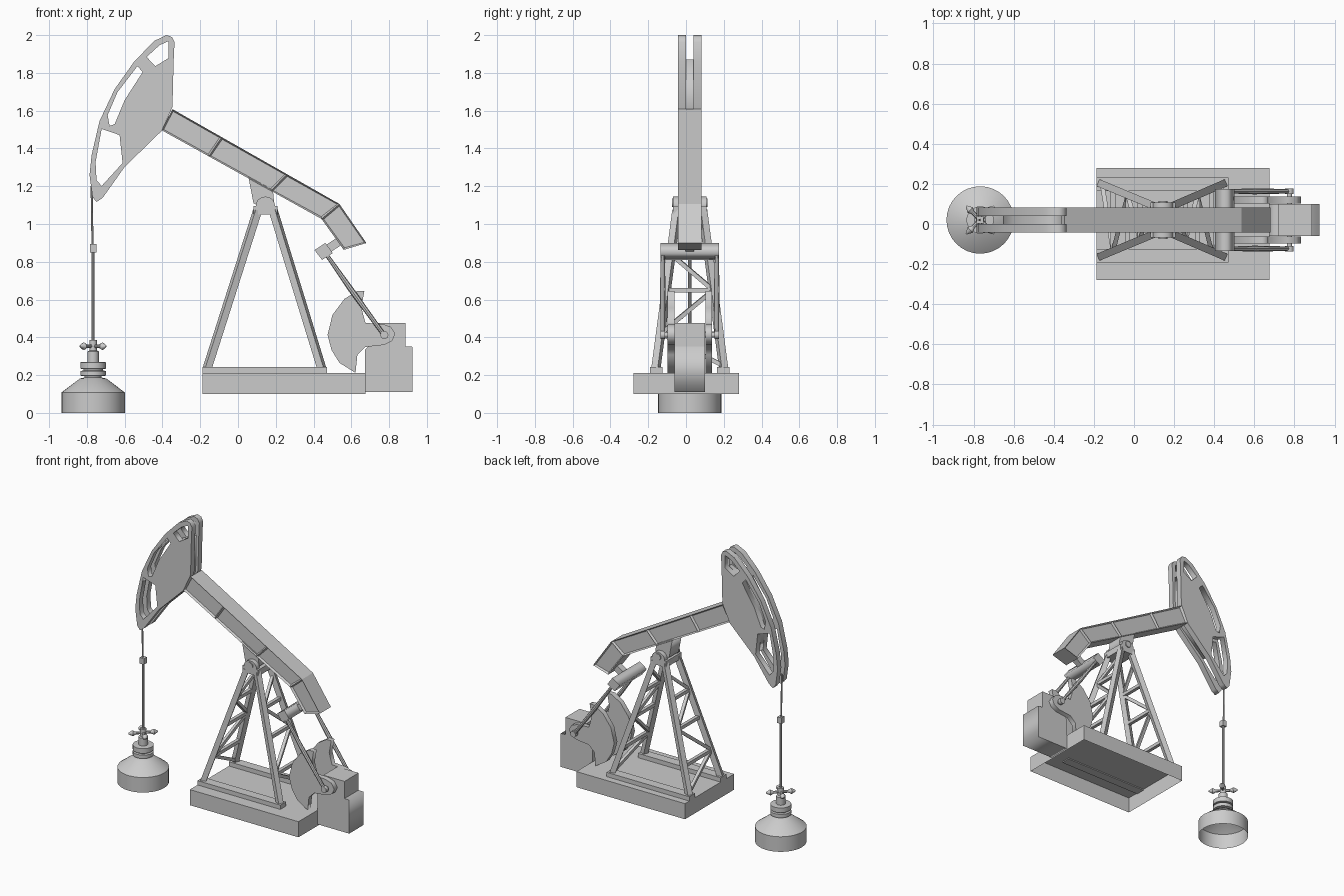
import bpy, bmesh
from math import radians, cos, sin, pi
from mathutils import Vector, Matrix

if "Cube" in bpy.data.objects:
    bpy.data.objects.remove(bpy.data.objects["Cube"])

YC = 0.02  # centre plane of the machinery


def obj_from_bm(name, bm, smooth=False):
    bmesh.ops.recalc_face_normals(bm, faces=bm.faces)
    me = bpy.data.meshes.new(name)
    bm.to_mesh(me)
    bm.free()
    ob = bpy.data.objects.new(name, me)
    bpy.context.collection.objects.link(ob)
    if smooth:
        select(ob)
        bpy.ops.object.shade_smooth_by_angle(angle=radians(35))
    return ob


def select(ob):
    bpy.ops.object.select_all(action='DESELECT')
    ob.select_set(True)
    bpy.context.view_layer.objects.active = ob


def box(name, x, y, z, open_bottom=False):
    bm = bmesh.new()
    bmesh.ops.create_cube(bm, size=1)
    for v in bm.verts:
        for i, (a, b) in enumerate((x, y, z)):
            v.co[i] = b if v.co[i] > 0 else a
    if open_bottom:
        low = [f for f in bm.faces if all(v.co.z < z[0] + 1e-5 for v in f.verts)]
        bmesh.ops.delete(bm, geom=low, context='FACES_ONLY')
    return obj_from_bm(name, bm)


def plate(name, outline, y0, y1, holes=()):
    """Side-view (x, z) profile with holes, extruded from y0 to y1."""
    cu = bpy.data.curves.new(name, 'CURVE')
    cu.dimensions, cu.fill_mode, cu.extrude = '2D', 'BOTH', (y1 - y0) / 2
    for loop in (outline, *holes):
        sp = cu.splines.new('POLY')
        sp.points.add(len(loop) - 1)
        for p, (x, z) in zip(sp.points, loop):
            p.co = (x, z, 0, 1)
        sp.use_cyclic_u = True
    ob = bpy.data.objects.new(name, cu)
    bpy.context.collection.objects.link(ob)
    ob.rotation_euler.x = radians(90)
    ob.location.y = (y0 + y1) / 2
    select(ob)
    bpy.ops.object.convert(target='MESH')
    return ob


def bar(name, a, b, w, sides=4, w2=None):
    """Straight member between two points; square for 4 sides, else round."""
    a, b = Vector(a), Vector(b)
    d = b - a
    bm = bmesh.new()
    k = 2 ** 0.5 if sides == 4 else 1
    bmesh.ops.create_cone(bm, cap_ends=True, segments=sides, radius1=w / 2 * k,
                          radius2=(w2 or w) / 2 * k, depth=d.length)
    if sides == 4:
        bm.transform(Matrix.Rotation(pi / 4, 4, 'Z'))
    rot = d.to_track_quat('Z', 'Y').to_matrix().to_4x4()
    bm.transform(Matrix.Translation((a + b) / 2) @ rot)
    return obj_from_bm(name, bm, sides > 8)


def lathe(name, prof, x, y, n=32):
    bm = bmesh.new()
    vs = [bm.verts.new((r, 0, z)) for r, z in prof]
    es = [bm.edges.new(p) for p in zip(vs, vs[1:])]
    bmesh.ops.spin(bm, geom=vs + es, axis=(0, 0, 1), cent=(0, 0, 0), steps=n, angle=2 * pi)
    bmesh.ops.remove_doubles(bm, verts=bm.verts, dist=1e-4)
    bm.transform(Matrix.Translation((x, y, 0)))
    return obj_from_bm(name, bm, True)


# Skid base, hollow underneath, with two rails
box("base", (-.188, .675), (-.278, .28), (.1, .212), open_bottom=True)
for s in (-1, 1):
    y = YC + s * .178
    box("base_rail", (-.188, .47), (y - .033, y + .033), (.205, .243))

# Gearbox and motor housing
plate("gearbox_lower", [(.672, .11), (.925, .11), (.925, .35), (.72, .36), (.695, .355), (.672, .335)],
      YC - .08, YC + .08)
box("gearbox_upper", (.72, .888), (YC - .08, YC + .08), (.345, .475))

# Tower: four splayed legs, ladder bracing on the left and right faces
for top_x, foot_x in ((.1, -.165), (.19, .445)):
    def leg(z, s):
        t = (1.06 - z) / .83
        return (top_x + (foot_x - top_x) * t, YC + s * (.07 + .11 * t), z)
    for s in (-1, 1):
        bar("tower_leg", leg(1.07, s), leg(.23, s), .037)
    levels = (.84, .65, .42, .25)
    for i, z in enumerate(levels[:3]):
        bar("tower_crosspiece", leg(z, -1), leg(z, 1), .024)
        s = 1 if i % 2 == 0 else -1
        bar("tower_diagonal", leg(z, -s), leg(levels[i + 1], s), .022)
    bar("tower_diagonal", leg(1.0, 1), leg(.84, -1), .02)

# Tower cap, bearing and saddle
box("tower_cap", (.082, .208), (YC - .088, YC + .088), (1.05, 1.095))
arch = [(.145 + .05 * cos(pi * i / 10), 1.1 + .045 * sin(pi * i / 10)) for i in range(11)]
for s in (-1, 1):
    y = YC + s * .072
    plate("bearing_block", arch + [(.095, 1.08), (.195, 1.08)], y - .016, y + .016)
bar("bearing_shaft", (.145, YC - .095, 1.112), (.145, YC + .095, 1.112), .045, 16)
plate("beam_saddle", [(.055, 1.25), (.185, 1.18), (.192, 1.105), (.165, 1.09), (.125, 1.09), (.082, 1.11)],
      YC - .055, YC + .055)

# Walking beam: stations of top/bottom points, recessed side panels
top0, top1 = Vector((-.347, 1.608)), Vector((.537, 1.106))
low0, low1 = Vector((-.405, 1.497)), Vector((.442, 1.027))
stations = [(top0.lerp(top1, t), low0.lerp(low1, t)) for t in (0, .295, .685, 1)]
stations.append((Vector((.68, .899)), Vector((.56, .863))))
bm = bmesh.new()
rings = [[bm.verts.new((p.x, y, p.y)) for p, y in
          ((a, YC - .063), (a, YC + .063), (b, YC + .063), (b, YC - .063))] for a, b in stations]
panels = []
for r, q in zip(rings, rings[1:]):
    for i in range(4):
        f = bm.faces.new((r[i], r[(i + 1) % 4], q[(i + 1) % 4], q[i]))
        if i in (1, 3):
            panels.append((f, i))
bm.faces.new(rings[0])
bm.faces.new(rings[-1])
bmesh.ops.recalc_face_normals(bm, faces=bm.faces)
side = [f for f in bm.faces if abs(f.normal.y) > .9]
bmesh.ops.inset_individual(bm, faces=side, thickness=.012, depth=-.014)
obj_from_bm("walking_beam", bm)

# Beam head: two pierced cheek plates with a solid core between
head = [(-.336, 1.963), (-.35, 1.99), (-.378, 2.0), (-.442, 1.97), (-.548, 1.862), (-.653, 1.714),
        (-.733, 1.545), (-.775, 1.365), (-.786, 1.259), (-.77, 1.143), (-.749, 1.116), (-.717, 1.138),
        (-.6, 1.302), (-.405, 1.492), (-.347, 1.619), (-.341, 1.857)]
holes = [[(-.484, 1.884), (-.415, 1.947), (-.368, 1.968), (-.368, 1.878), (-.437, 1.836)],
         [(-.532, 1.836), (-.505, 1.804), (-.6, 1.656), (-.653, 1.529), (-.68, 1.519), (-.69, 1.577),
          (-.638, 1.698)],
         [(-.722, 1.503), (-.627, 1.471), (-.611, 1.323), (-.722, 1.201), (-.749, 1.233), (-.754, 1.328)]]
for s in (-1, 1):
    y = YC + s * .042
    plate("head_cheek", head, y - .021, y + .021, holes)
plate("head_core", [(-.505, 1.804), (-.437, 1.836), (-.36, 1.87), (-.365, 1.61), (-.41, 1.51),
                    (-.611, 1.325), (-.627, 1.471), (-.653, 1.529), (-.6, 1.656)], YC - .03, YC + .03)

# Equaliser bar hung under the beam tail
plate("equaliser_bar", [(.405, .862), (.463, .9), (.502, .846), (.445, .81)], YC - .155, YC + .155)
bar("equaliser_link", (.47, YC, .865), (.57, YC, .93), .045)

# Cranks with counterweights, pitman rods and crank shaft
weight = [(.669, .646), (.632, .646), (.563, .603), (.5, .519), (.474, .413), (.495, .333), (.537, .265),
          (.622, .212), (.632, .307), (.675, .349), (.775, .36), (.815, .38), (.833, .418), (.81, .455),
          (.765, .471), (.675, .476), (.653, .556)]
for s in (-1, 1):
    y = YC + s * .1
    plate("counterweight", weight, y - .018, y + .018)
    y = YC + s * .143
    bar("pitman_rod", (.46, y, .85), (.6, y, .65), .02, 8, .03)
    bar("pitman_rod", (.6, y, .65), (.775, y, .41), .03, 8, .022)
    bar("crank_pin_end", (.775, y - .013, .412), (.775, y + .013, .412), .042, 16)
bar("crank_shaft", (.775, YC - .15, .412), (.775, YC + .15, .412), .026, 12)

# Hanging cable, clamp and polished rod
WX = -.767
bar("cable", (-.775, YC, 1.2), (WX - .003, YC, .87), .011, 8)
box("rod_clamp", (WX - .017, WX + .017), (YC - .017, YC + .017), (.85, .893))
bar("polished_rod", (WX, YC, .87), (WX, YC, .36), .018, 10)

# Wellhead: open-bottomed bell with flanges and four pointed valve handles
lathe("wellhead", [(.168, 0), (.168, .108), (.07, .182), (.045, .187), (.045, .195), (.068, .197), (.068, .222),
                   (.052, .224), (.052, .232), (.068, .234), (.068, .268), (.03, .27), (.03, .325), (.02, .33),
                   (.02, .385), (0, .385)], WX, YC)
for i in range(4):
    a = pi / 4 + i * pi / 2
    at = lambda r: (WX + r * cos(a), YC + r * sin(a), .353)
    bar("valve_arm", at(0), at(.065), .02, 8)
    bar("valve_knob", at(.05), at(.07), .02, 10, .04)
    bar("valve_tip", at(.07), at(.098), .04, 10, .008)
